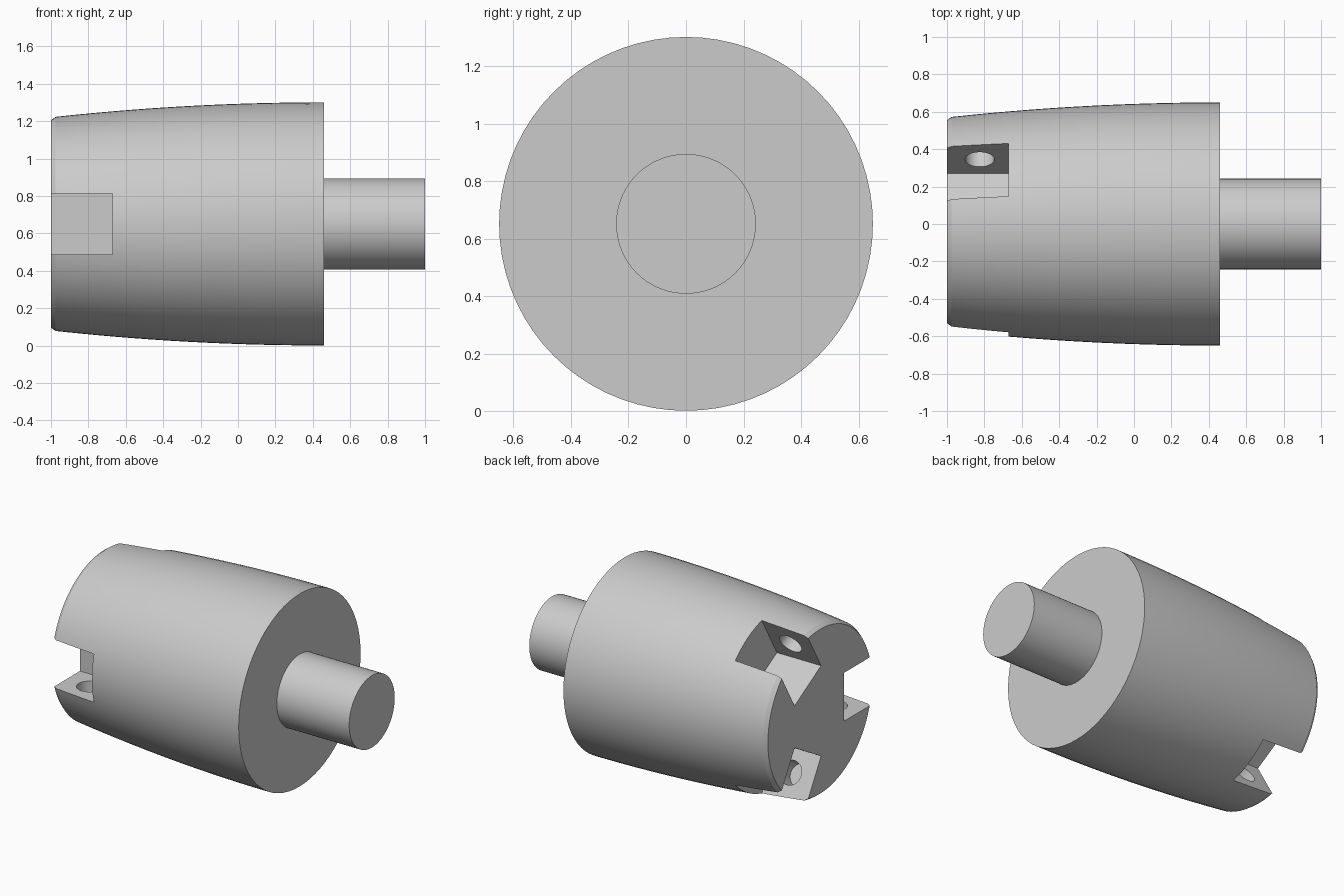
import bpy, bmesh
from math import pi, cos, sin, radians
from mathutils import Matrix, Vector

cube = bpy.data.objects.get("Cube")
if cube:
    bpy.data.objects.remove(cube, do_unlink=True)

AXIS_Z = 0.651      # height of the turning axis
SIDES = 72
FLOOR = 0.258       # distance of slot floor from the axis
HALF_WIDTH = 0.163  # half the slot width
SLOT_END = -0.67

steel = bpy.data.materials.new("plain grey")
steel.use_nodes = True
grey = (0.6, 0.6, 0.6, 1)
steel.diffuse_color = grey
steel.node_tree.nodes["Principled BSDF"].inputs["Base Color"].default_value = grey


def add_object(name, bm):
    bmesh.ops.recalc_face_normals(bm, faces=bm.faces)
    mesh = bpy.data.meshes.new(name)
    bm.to_mesh(mesh)
    bm.free()
    mesh.materials.append(steel)
    obj = bpy.data.objects.new(name, mesh)
    obj.location.z = AXIS_Z
    bpy.context.collection.objects.link(obj)
    return obj


def turned(bm, profile):
    """Closed solid turned about the x axis from (x, radius) points."""
    rings = [[bm.verts.new((x, r * cos(2 * pi * i / SIDES), r * sin(2 * pi * i / SIDES)))
              for i in range(SIDES)] for x, r in profile]
    for a, b in zip(rings, rings[1:]):
        for i in range(SIDES):
            j = (i + 1) % SIDES
            bm.faces.new((a[i], a[j], b[j], b[i]))
    bm.faces.new(rings[0])
    bm.faces.new(rings[-1])


# Barrel-shaped body, small chamfer at the nose, and the shank behind it
xs = [-0.975 + 1.435 * i / 14 for i in range(15)]
profile = [(-1, 0.555)] + [(x, 0.65 - 0.0376 * (0.46 - x) ** 2) for x in xs]
bm = bmesh.new()
turned(bm, profile + [(0.46, 0.243), (1, 0.243)])
body = add_object("cutter_body", bm)


def cut(name, bm):
    cutter = add_object(name, bm)
    cutter.hide_render = True
    mod = body.modifiers.new(name, 'BOOLEAN')
    mod.operation = 'DIFFERENCE'
    mod.solver = 'EXACT'
    mod.object = cutter
    bpy.context.view_layer.objects.active = body
    bpy.ops.object.modifier_apply(modifier=name)
    bpy.data.objects.remove(cutter, do_unlink=True)


# Three slots in the nose, each with a blind screw hole in its side walls
for k, angle in enumerate((60, 180, 300)):
    turn = Matrix.Rotation(radians(angle), 4, 'X')

    bm = bmesh.new()
    size = Vector((SLOT_END + 1.2, 1 - FLOOR, 2 * HALF_WIDTH))
    centre = Vector(((SLOT_END - 1.2) / 2, (1 + FLOOR) / 2, 0))
    bmesh.ops.create_cube(bm, size=1, matrix=turn @ Matrix.Translation(centre) @ Matrix.Diagonal((*size, 1)))
    cut(f"slot_{k}", bm)

    bm = bmesh.new()
    bmesh.ops.create_cone(bm, cap_ends=True, segments=32, radius1=0.078, radius2=0.078,
                          depth=2 * (HALF_WIDTH + 0.13),
                          matrix=turn @ Matrix.Translation((-0.825, 0.408, 0)))
    cut(f"screw_hole_{k}", bm)

# Smooth turned surfaces, sharp edges kept
bpy.ops.object.select_all(action='DESELECT')
body.select_set(True)
bpy.context.view_layer.objects.active = body
bpy.ops.object.shade_smooth_by_angle(angle=radians(25))
